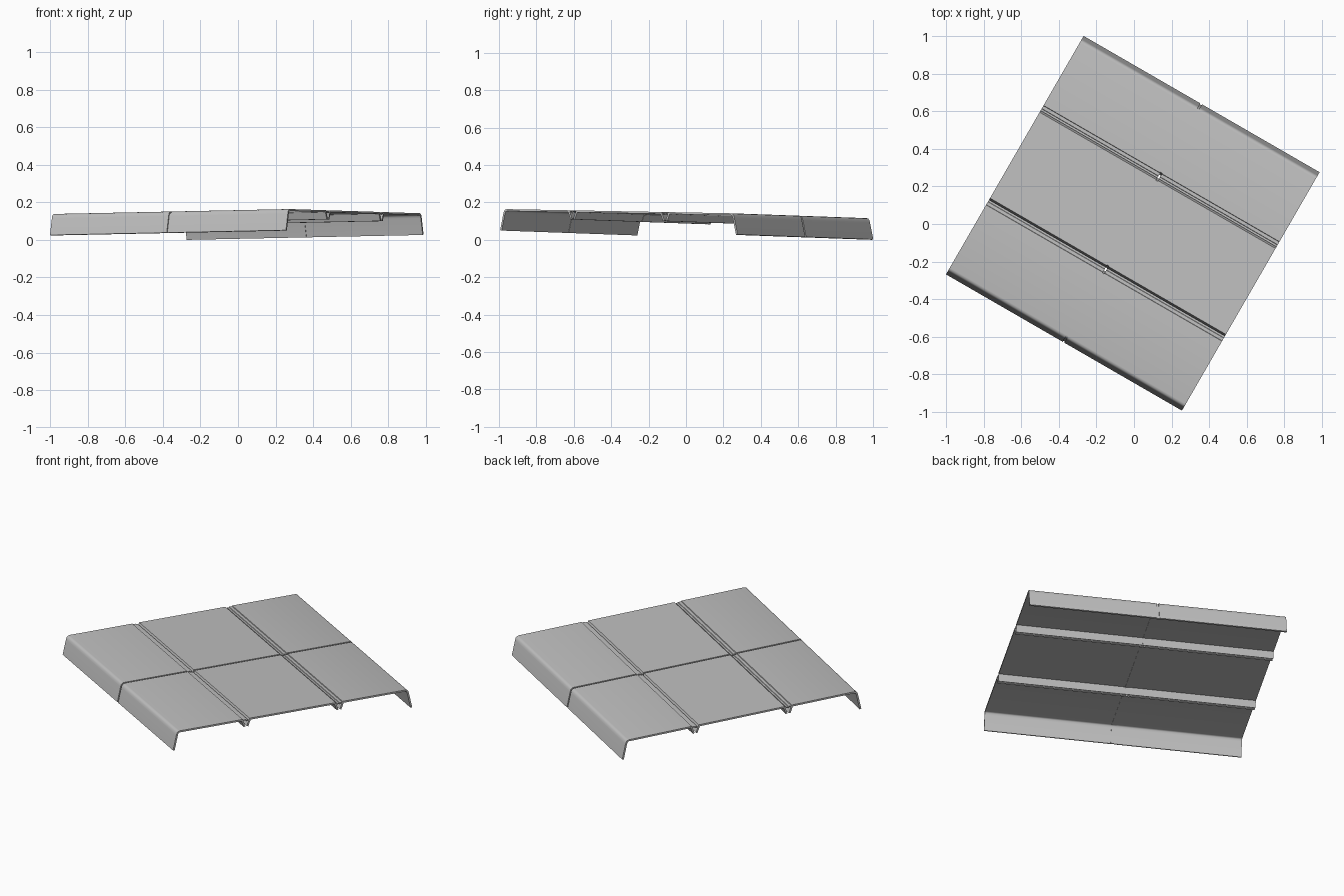
import bpy, bmesh, math
from mathutils import Matrix, Vector

cube = bpy.data.objects.get("Cube")
if cube:
    bpy.data.objects.remove(cube, do_unlink=True)


def material(name, value):
    m = bpy.data.materials.new(name)
    m.use_nodes = True
    col = (value, value, value, 1)
    m.diffuse_color = col
    m.node_tree.nodes["Principled BSDF"].inputs["Base Color"].default_value = col
    return m


GREY = material("panel grey", 0.52)

# Deck frame: u runs along the joints, v across them, with a slight tilt
C, S = math.cos(math.radians(30)), 0.5
FRAME = Matrix(((C, S, 0, 0), (-S, C, 0, 0), (0.018, -0.016, 1, 0.14), (0, 0, 0, 1)))


def offset(path, t):
    """Shift an open path sideways by t with mitred corners."""
    pts = [Vector(p) for p in path]
    dirs = [(b - a).normalized() for a, b in zip(pts, pts[1:])]
    norms = [Vector((-d.y, d.x)) for d in dirs]
    out = []
    for i, p in enumerate(pts):
        a, b = norms[max(i - 1, 0)], norms[min(i, len(norms) - 1)]
        n = (a + b).normalized()
        out.append(p + n * t / n.dot(a))
    return out


def sheet(name, path, u0, u1, t, start=0.0, flip=1):
    """Extrude a folded sheet profile (v, z) from u0 to u1."""
    outline = offset(path, start) + offset(path, start + t)[::-1]
    bm = bmesh.new()
    rings = [[bm.verts.new((u, p.x * flip, p.y)) for p in outline] for u in (u0, u1)]
    n, k = len(outline), len(path)
    for i in range(n):
        j = (i + 1) % n
        bm.faces.new((rings[0][i], rings[0][j], rings[1][j], rings[1][i]))
    for r in rings:
        for i in range(k - 1):
            bm.faces.new((r[i], r[i + 1], r[n - 2 - i], r[n - 1 - i]))
    bmesh.ops.recalc_face_normals(bm, faces=bm.faces)
    me = bpy.data.meshes.new(name)
    bm.to_mesh(me)
    bm.free()
    me.materials.append(GREY)
    ob = bpy.data.objects.new(name, me)
    bpy.context.collection.objects.link(ob)
    me.transform(FRAME)
    bpy.ops.object.select_all(action="DESELECT")
    ob.select_set(True)
    bpy.context.view_layer.objects.active = ob
    bpy.ops.object.shade_smooth_by_angle(angle=math.radians(35))
    return ob


# Folded profiles: outer panels have a deep skirt, every joint edge a short lip
outer = [(0.733, -0.113), (0.713, -0.024), (0.709, -0.011), (0.702, -0.003),
         (0.692, 0), (0.306, 0), (0.289, -0.045)]
middle = [(0.281, -0.045), (0.264, 0), (-0.264, 0), (-0.281, -0.045)]
cap = [(0.304, -0.004), (0.287, -0.004), (0.285, -0.007), (0.274, -0.007)]

U0, U1, SEAM, GAP = -0.733, 0.718, -0.010, 0.005
halves = (("right", U0, SEAM - GAP), ("left", SEAM + GAP, U1))
rows = (("front", outer, -1), ("middle", middle, 1), ("back", outer, 1))

for row, path, flip in rows:
    # Panels on both sides of the cross seam
    for side, a, b in halves:
        sheet(f"{row}_{side}_panel", path, a, b, 0.010, flip=flip)
    # Backing strip under the cross seam
    sheet(f"{row}_seam_strip", path, SEAM - 0.014, SEAM + 0.014, 0.006,
          start=0.006, flip=flip)

# Cover strips lying in the two long joints
for row, flip in (("front", -1), ("back", 1)):
    for side, a, b in halves:
        sheet(f"{row}_{side}_joint_cover", cap, a, b, 0.006, flip=flip)
